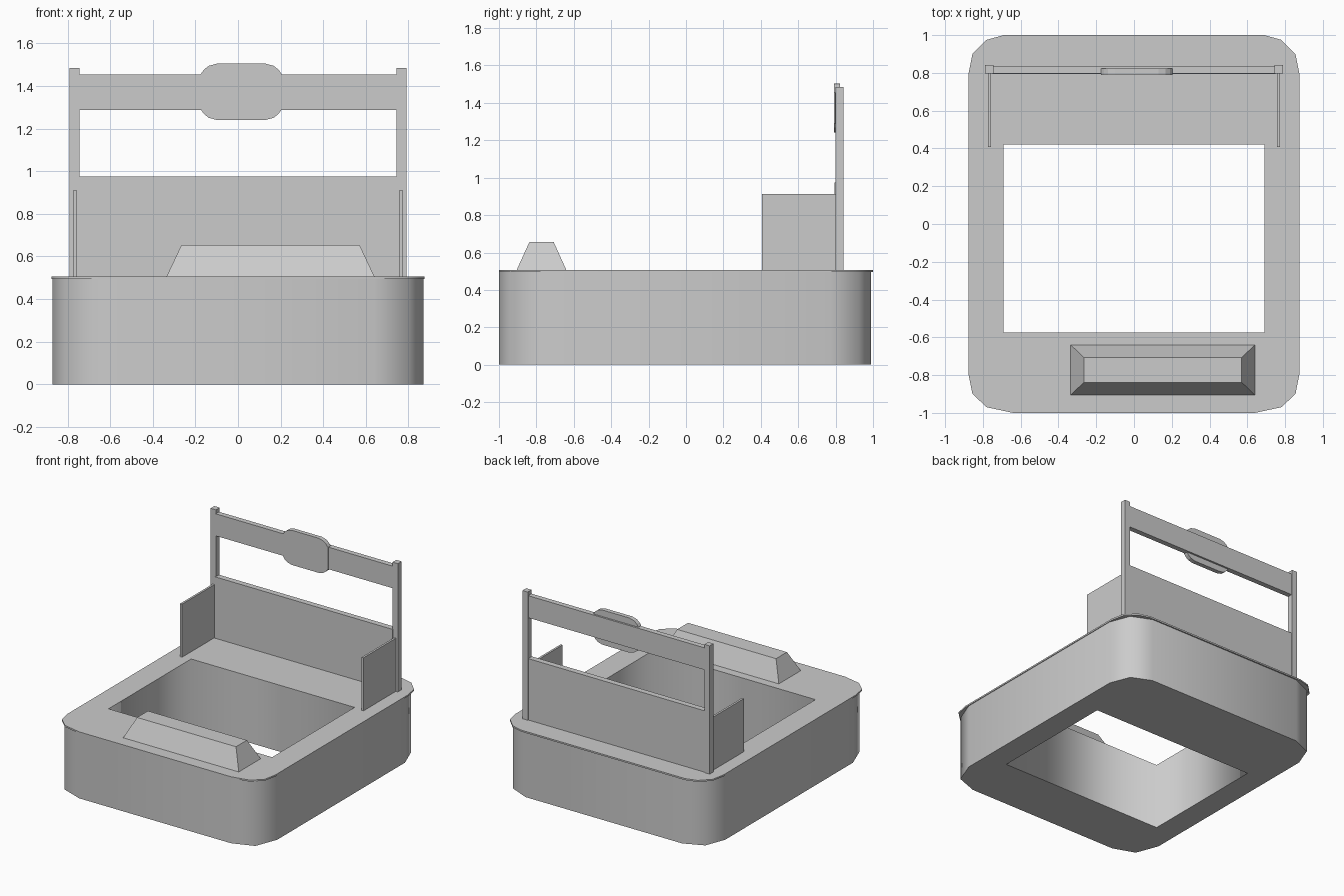
import bpy, bmesh

if "Cube" in bpy.data.objects:
    bpy.data.objects.remove(bpy.data.objects["Cube"])


def mesh_object(name, bm):
    bmesh.ops.recalc_face_normals(bm, faces=bm.faces)
    me = bpy.data.meshes.new(name)
    bm.to_mesh(me)
    bm.free()
    ob = bpy.data.objects.new(name, me)
    bpy.context.collection.objects.link(ob)
    return ob


def frustum(name, x, y, z, dx=0.0, dy=0.0):
    """Box between the given ranges, with its top inset by dx and dy."""
    bm = bmesh.new()
    bmesh.ops.create_cube(bm, size=2)
    for v in bm.verts:
        top = v.co.z > 0
        ix, iy = (dx, dy) if top else (0, 0)
        v.co = (x[1] - ix if v.co.x > 0 else x[0] + ix,
                y[1] - iy if v.co.y > 0 else y[0] + iy,
                z[1] if top else z[0])
    return mesh_object(name, bm)


def ring(name, outline, hole, z0, z1):
    """Vertical extrusion of a filled outline with a hole through it."""
    cu = bpy.data.curves.new(name, 'CURVE')
    cu.dimensions = '2D'
    cu.fill_mode = 'BOTH'
    cu.extrude = (z1 - z0) / 2
    for pts in (outline, hole):
        s = cu.splines.new('POLY')
        s.points.add(len(pts) - 1)
        for p, (x, y) in zip(s.points, pts):
            p.co = (x, y, 0, 1)
        s.use_cyclic_u = True
    tmp = bpy.data.objects.new(name + "_curve", cu)
    bpy.context.collection.objects.link(tmp)
    dg = bpy.context.evaluated_depsgraph_get()
    me = bpy.data.meshes.new_from_object(tmp.evaluated_get(dg))
    bpy.data.objects.remove(tmp)
    bm = bmesh.new()
    bm.from_mesh(me)
    bmesh.ops.remove_doubles(bm, verts=bm.verts, dist=1e-4)
    bmesh.ops.translate(bm, verts=bm.verts, vec=(0, 0, (z0 + z1) / 2))
    bpy.data.meshes.remove(me)
    return mesh_object(name, bm)


def mirrored(half):
    return half + [(-x, y) for x, y in reversed(half)]


# Base body and its thin overhanging deck, both open in the middle
hole = [(-0.69, -0.575), (0.69, -0.575), (0.69, 0.42), (-0.69, 0.42)]
ring("base_body", mirrored([(0.64, -1), (0.805, -0.94), (0.87, -0.77),
                            (0.87, 0.77), (0.81, 0.925), (0.66, 0.99)]),
     hole, 0, 0.495)
ring("base_deck", mirrored([(0.64, -1), (0.78, -0.97), (0.855, -0.9), (0.875, -0.8),
                            (0.875, 0.8), (0.855, 0.9), (0.78, 0.975), (0.69, 1)]),
     hole, 0.495, 0.507)

# Tapered block at the front
frustum("front_block", (-0.335, 0.64), (-0.905, -0.64), (0.507, 0.655), 0.07, 0.067)

# Back panel and upper rail
frustum("back_panel", (-0.75, 0.75), (0.793, 0.837), (0.507, 0.975))
frustum("upper_rail", (-0.75, 0.75), (0.797, 0.837), (1.287, 1.455))

# Posts and side panels
for s, side in ((-1, "left"), (1, "right")):
    frustum(side + "_post", sorted((s * 0.745, s * 0.79)), (0.798, 0.843), (0.507, 1.485))
    frustum(side + "_side_panel", sorted((s * 0.757, s * 0.773)), (0.407, 0.8), (0.507, 0.912))

# Rounded plaque in the middle of the rail
quarter = [(0.19, 0.083), (0.175, 0.104), (0.152, 0.122), (0.115, 0.132)]
half = [(x, -z) for x, z in reversed(quarter)] + quarter
bm = bmesh.new()
face = bm.faces.new([bm.verts.new((x + 0.015, 0.79, z + 1.373)) for x, z in mirrored(half)])
ext = bmesh.ops.extrude_face_region(bm, geom=[face])
bmesh.ops.translate(bm, vec=(0, 0.033, 0),
                    verts=[g for g in ext["geom"] if isinstance(g, bmesh.types.BMVert)])
mesh_object("rail_plaque", bm)
